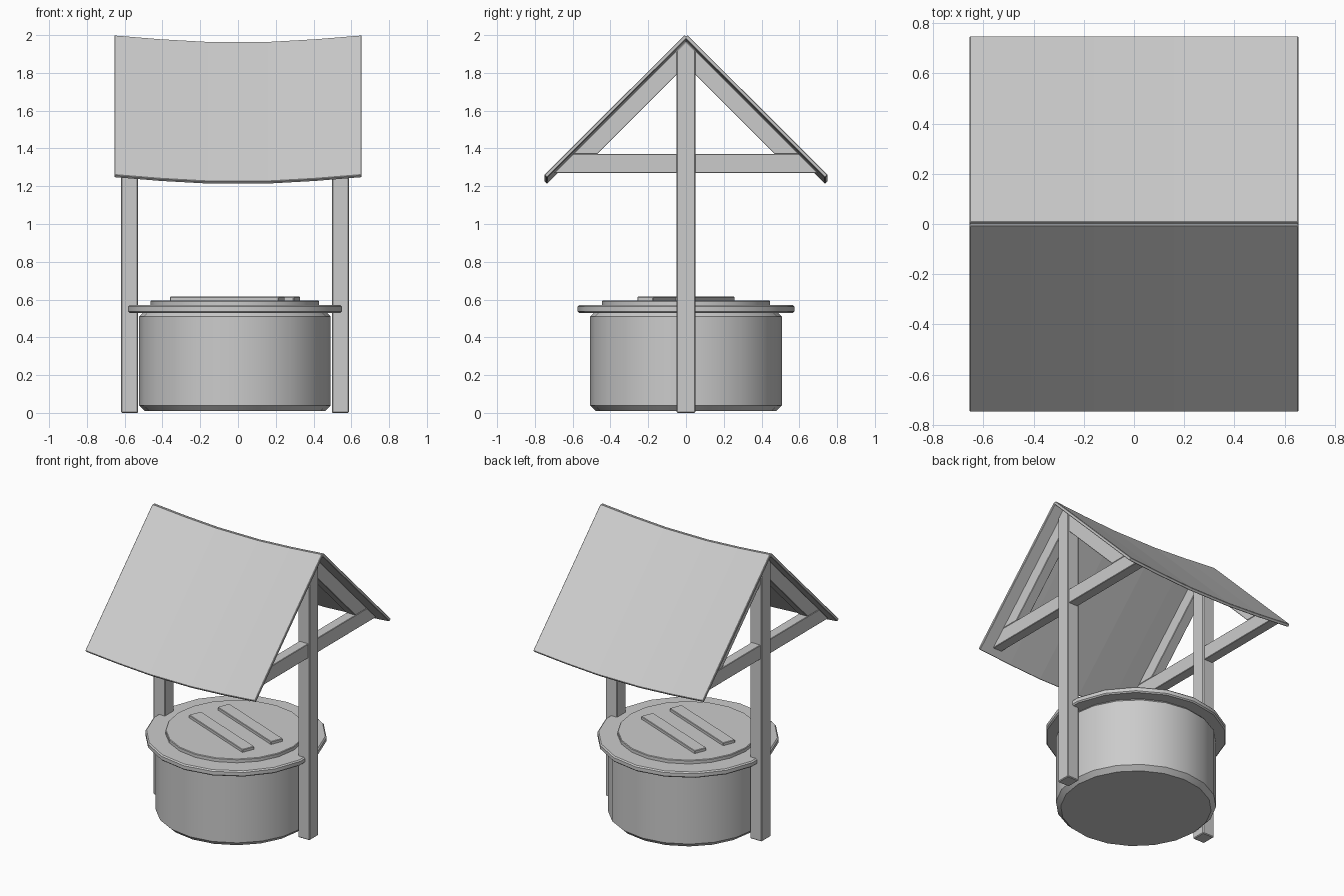
import bpy, bmesh, math

if "Cube" in bpy.data.objects:
    bpy.data.objects.remove(bpy.data.objects["Cube"])

CX = -0.016  # centre of everything except the roof


def finish(ob, bevel=0.005, smooth=False):
    if bevel:
        m = ob.modifiers.new("bevel", 'BEVEL')
        m.width = bevel
        m.segments = 1
        m.limit_method = 'ANGLE'
        m.angle_limit = math.radians(35)
    if smooth:
        bpy.ops.object.select_all(action='DESELECT')
        ob.select_set(True)
        bpy.context.view_layer.objects.active = ob
        bpy.ops.object.shade_smooth_by_angle(angle=math.radians(30))
    return ob


def loft(name, profile, stations, bevel=0.005):
    """Sweep a (y, z) profile along x; stations are (x, z offset)."""
    bm = bmesh.new()
    rings = [[bm.verts.new((x, y, z + dz)) for y, z in profile] for x, dz in stations]
    n = len(profile)
    for a, b in zip(rings, rings[1:]):
        for i in range(n):
            j = (i + 1) % n
            bm.faces.new((a[i], a[j], b[j], b[i]))
    bm.faces.new(rings[0])
    bm.faces.new(rings[-1])
    bmesh.ops.recalc_face_normals(bm, faces=bm.faces)
    me = bpy.data.meshes.new(name)
    bm.to_mesh(me)
    bm.free()
    ob = bpy.data.objects.new(name, me)
    bpy.context.collection.objects.link(ob)
    return finish(ob, bevel)


def disc(name, r, z0, z1, sides, bevel):
    bpy.ops.mesh.primitive_cylinder_add(vertices=sides, radius=r, depth=z1 - z0,
                                        location=(CX, 0, (z0 + z1) / 2))
    ob = bpy.context.object
    ob.name = name
    return finish(ob, bevel, True)


# Well body, rim and lid
disc("well_wall", 0.507, 0.01, 0.54, 20, 0.03)
disc("well_rim", 0.575, 0.53, 0.57, 18, 0.008)
disc("well_lid", 0.446, 0.56, 0.595, 20, 0.004)

# Two battens lying at an angle on the lid
for s in (-1, 1):
    bpy.ops.mesh.primitive_cube_add(size=1, location=(CX + 0.04 * s, 0.1 * s, 0.6025),
                                    rotation=(0, 0, math.radians(-22)))
    ob = bpy.context.object
    ob.name = "lid_batten"
    ob.scale = (0.62, 0.09, 0.025)
    bpy.ops.object.transform_apply(location=False, rotation=False, scale=True)
    finish(ob, 0.003)

# Posts with a pointed top, cross beams and rafters at both ends
for side, s in (("left", -1), ("right", 1)):
    x = CX + 0.558 * s
    post = [(-0.05, 0), (0.05, 0), (0.05, 1.92), (0, 1.97), (-0.05, 1.92)]
    loft(side + "_post", post, [(x - 0.045, 0), (x + 0.045, 0)])
    thin = [(x - 0.035, 0), (x + 0.035, 0)]
    beam = [(-0.70, 1.27), (0.70, 1.27), (0.60, 1.37), (-0.60, 1.37)]
    loft(side + "_beam", beam, thin, 0.003)
    for d in (-1, 1):
        rafter = [(0.04 * d, 1.93), (0.60 * d, 1.37), (0.47 * d, 1.37), (0.04 * d, 1.80)]
        loft(side + "_rafter", rafter, thin, 0.003)

# Two sagging roof slabs
sag = [(-0.655, 0), (-0.41, -0.02), (-0.16, -0.034),
       (0.16, -0.034), (0.41, -0.02), (0.655, 0)]
for side, d in (("front", -1), ("back", 1)):
    slab = [(0.008 * d, 2.0), (0.75 * d, 1.26), (0.736 * d, 1.246), (-0.006 * d, 1.986)]
    loft(side + "_roof", slab, sag, 0.003)
